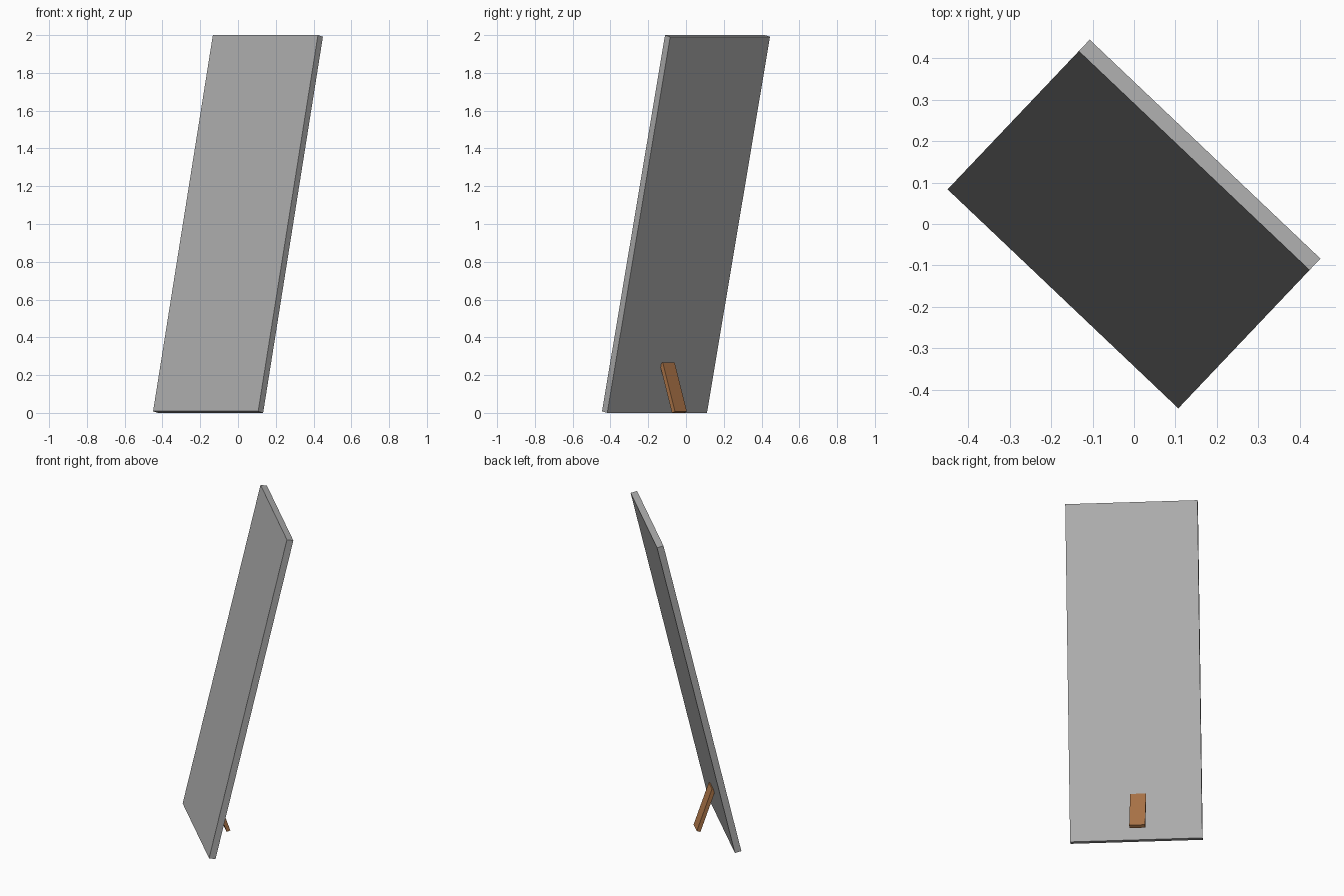
import bpy, bmesh
from math import radians, sin, cos
from mathutils import Matrix

if "Cube" in bpy.data.objects:
    bpy.data.objects.remove(bpy.data.objects["Cube"])

YAW = Matrix.Rotation(radians(-43.5), 4, 'Z')


def tilted_board(name, size, tilt, offset, colour):
    """Box standing on its low corner edge, tilted about x, then yawed."""
    width, thick, length = size
    side = -1 if tilt < 0 else 1
    bm = bmesh.new()
    bmesh.ops.create_cube(bm, size=1)
    bm.transform(Matrix.Diagonal((width, thick, length, 1)))
    bm.transform(Matrix.Translation((0, side * thick / 2, length / 2)))
    bm.transform(Matrix.Rotation(radians(tilt), 4, 'X'))
    bm.transform(Matrix.Translation((*offset, 0)))
    bm.transform(YAW)
    mesh = bpy.data.meshes.new(name)
    bm.to_mesh(mesh)
    bm.free()
    mat = bpy.data.materials.new(name + "_colour")
    mat.diffuse_color = (*colour, 1)
    mat.use_nodes = True
    mat.node_tree.nodes["Principled BSDF"].inputs["Base Color"].default_value = mat.diffuse_color
    mesh.materials.append(mat)
    ob = bpy.data.objects.new(name, mesh)
    bpy.context.collection.objects.link(ob)


# Leaning panel, resting on its rear bottom edge
t, a = 0.039, radians(13)
length = (2 - t * sin(a)) / cos(a)
span = length * sin(a) + t * cos(a)
tilted_board("leaning_panel", (0.767, t, length), -13,
             (0, t * cos(a) - span / 2), (0.42, 0.42, 0.42))

# Short wooden prop behind the panel, slightly off centre
tilted_board("rear_prop", (0.092, 0.023, 0.275), 19,
             (-0.015, -0.073), (0.42, 0.18, 0.065))
